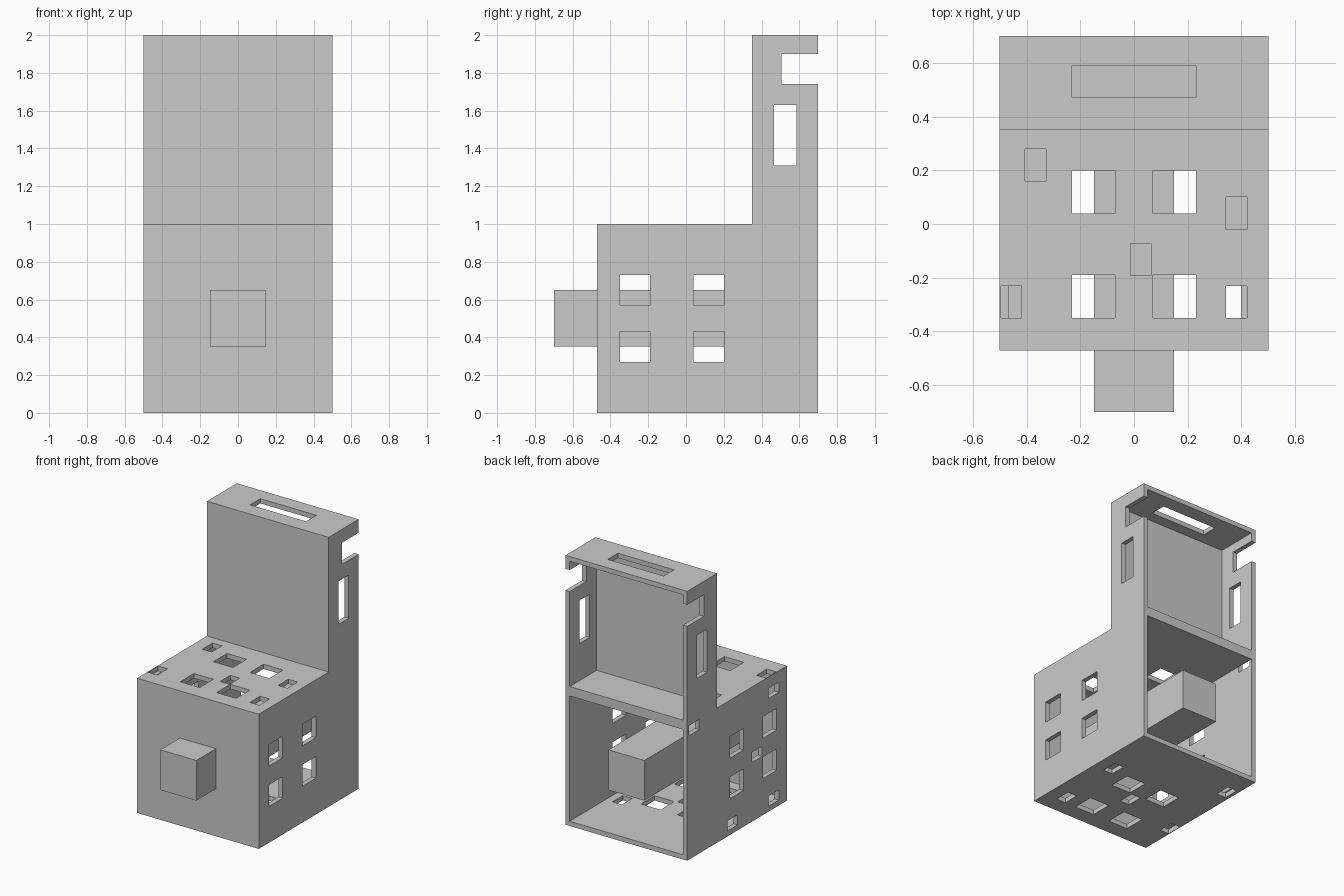
import bpy, bmesh

if "Cube" in bpy.data.objects:
    bpy.data.objects.remove(bpy.data.objects["Cube"])

T = 0.035          # wall thickness
D = T + 0.001      # cut depth


def make_object(name, bm):
    bmesh.ops.recalc_face_normals(bm, faces=bm.faces)
    mesh = bpy.data.meshes.new(name)
    bm.to_mesh(mesh)
    bm.free()
    obj = bpy.data.objects.new(name, mesh)
    bpy.context.collection.objects.link(obj)
    return obj


def boxes(name, ranges):
    """One mesh holding a box for each (x0, x1, y0, y1, z0, z1)."""
    bm = bmesh.new()
    for x0, x1, y0, y1, z0, z1 in ranges:
        vs = bmesh.ops.create_cube(bm, size=1)["verts"]
        for v in vs:
            v.co.x = x1 if v.co.x > 0 else x0
            v.co.y = y1 if v.co.y > 0 else y0
            v.co.z = z1 if v.co.z > 0 else z0
    return make_object(name, bm)


def cut(obj, cutter):
    cutter.hide_render = True
    mod = obj.modifiers.new("cut", 'BOOLEAN')
    mod.operation = 'DIFFERENCE'
    mod.solver = 'EXACT'
    mod.use_self = True
    mod.object = cutter
    bpy.context.view_layer.update()
    bpy.context.view_layer.objects.active = obj
    bpy.ops.object.modifier_apply(modifier=mod.name)
    bpy.data.objects.remove(cutter)


# L-shaped housing: low body and rear tower
profile = [(-0.47, 0), (0.70, 0), (0.70, 2), (0.35, 2), (0.35, 1), (-0.47, 1)]
bm = bmesh.new()
ends = [[bm.verts.new((x, y, z)) for y, z in profile] for x in (-0.5, 0.5)]
for end in ends:
    bm.faces.new(end)
for i in range(len(profile)):
    j = (i + 1) % len(profile)
    bm.faces.new((ends[0][i], ends[0][j], ends[1][j], ends[1][i]))
housing = make_object("housing", bm)

# Cavities open at the back, with a shelf between them
cut(housing, boxes("cavities", [
    (-0.5 + T, 0.5 - T, -0.47 + T, 0.8, T, 1 - T),
    (-0.5 + T, 0.5 - T, 0.35 + T, 0.8, 1 + T, 2 - T)]))

# Wall slabs that the openings are cut through
top, bottom = (1 - D, 1.1), (-0.1, D)
left, right = (-0.6, -0.5 + D), (0.5 - D, 0.6)
holes = []

# Large square windows in top, bottom and both sides
for y in (-0.35, 0.04):
    for slab in (top, bottom):
        for x in (-0.23, 0.07):
            holes.append((x, x + 0.16, y, y + 0.16, *slab))
    for slab in (left, right):
        for z in (0.27, 0.57):
            holes.append((*slab, y, y + 0.16, z, z + 0.16))

# Small scattered openings
for x, y in [(-0.405, 0.16), (0.343, -0.02), (-0.013, -0.192),
             (-0.495, -0.35), (0.343, -0.35)]:
    holes.append((x, x + 0.077, y, y + 0.12, *top))
for x, y in [(0.33, 0.16), (0.322, -0.35), (-0.475, 0.41),
             (-0.495, -0.22), (-0.03, -0.09)]:
    holes.append((x, x + 0.077, y, y + 0.12, *bottom))
for y, z in [(-0.375, 0.84), (-0.375, 0.04), (-0.18, 0.44),
             (0.108, 0.04), (0.56, 0.92)]:
    holes.append((*left, y, y + 0.12, z, z + 0.075))

# Tower side slots, rear notches and top slot
for slab in (left, right):
    holes.append((*slab, 0.465, 0.585, 1.31, 1.63))
    holes.append((*slab, 0.505, 0.80, 1.74, 1.90))
holes.append((-0.23, 0.23, 0.47, 0.59, 2 - D, 2.1))
cut(housing, boxes("openings", holes))

# Square bar running from the front through to the back
boxes("square_bar", [(-0.148, 0.148, -0.70, 0.70, 0.352, 0.65)])
